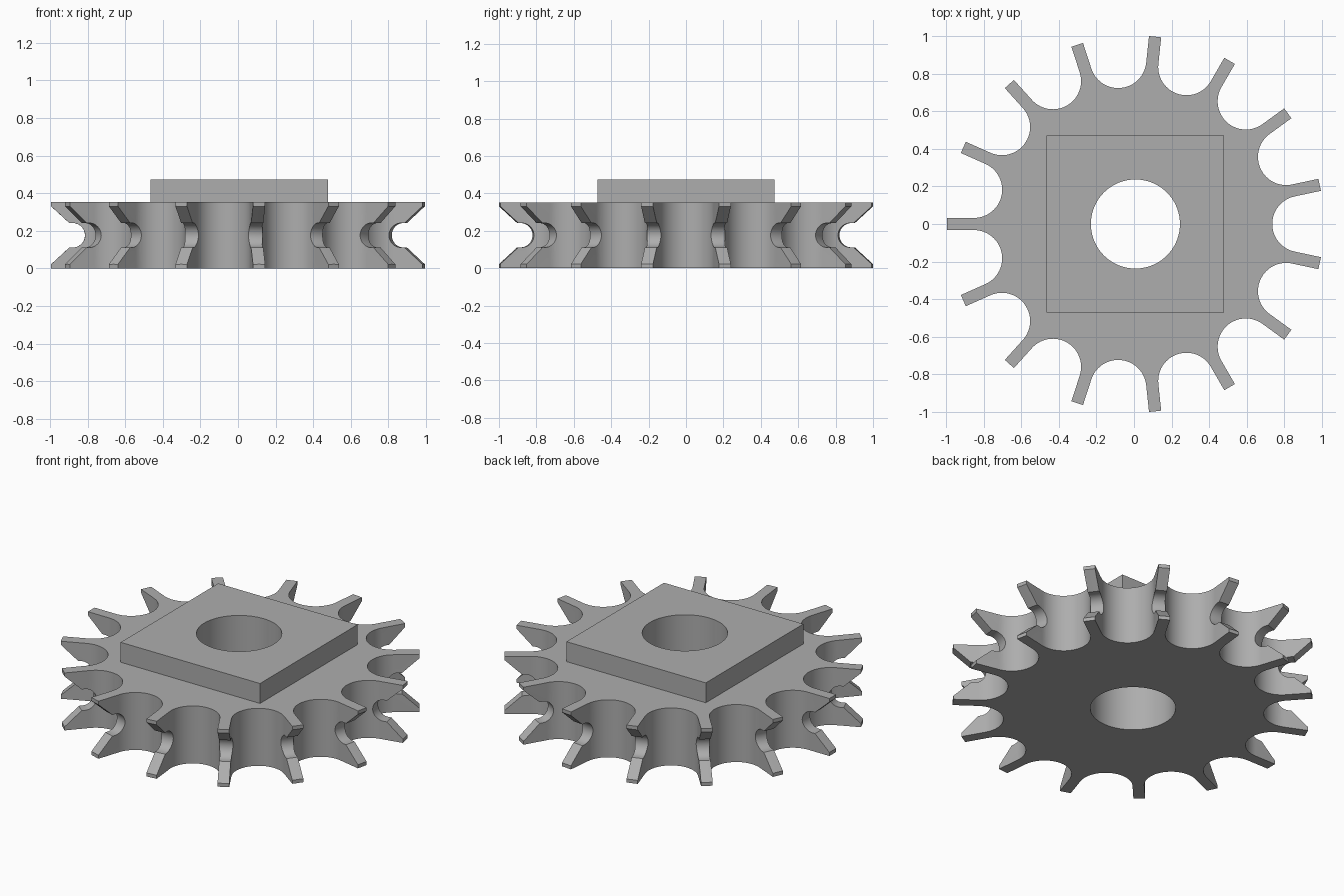
import bpy, bmesh, math
from mathutils import Vector, Matrix

TEETH = 15
CX = 0.0075          # axis offset so the odd tooth count is centred
R = 1.002            # tip radius
HALF_W = 0.0325      # half tooth width
GAP_C = 0.878        # distance of the pocket centres from the axis
H = 0.352            # wheel height
TOP = 0.474          # plate top
HALF = math.pi / TEETH
GAP_R = GAP_C * math.sin(HALF) - HALF_W

cube = bpy.data.objects.get("Cube")
if cube:
    bpy.data.objects.remove(cube, do_unlink=True)

steel = bpy.data.materials.new("plain grey")
steel.use_nodes = True
grey = (0.42, 0.42, 0.42, 1)
steel.diffuse_color = grey
steel.node_tree.nodes["Principled BSDF"].inputs["Base Color"].default_value = grey


def finish(name, bm):
    bmesh.ops.recalc_face_normals(bm, faces=bm.faces)
    mesh = bpy.data.meshes.new(name)
    bm.to_mesh(mesh)
    bm.free()
    obj = bpy.data.objects.new(name, mesh)
    bpy.context.collection.objects.link(obj)
    obj.location.x = CX
    mesh.materials.append(steel)
    return obj


def prism(name, outline, z0, z1):
    bm = bmesh.new()
    face = bm.faces.new([bm.verts.new((p.x, p.y, z0)) for p in outline])
    new = bmesh.ops.extrude_face_region(bm, geom=[face])["geom"]
    verts = [g for g in new if isinstance(g, bmesh.types.BMVert)]
    bmesh.ops.translate(bm, verts=verts, vec=(0, 0, z1 - z0))
    return finish(name, bm)


def ring(name, profile, steps):
    """Closed (radius, z) profile swept around the z axis."""
    bm = bmesh.new()
    loops = []
    for i in range(steps):
        a = math.tau * i / steps
        loops.append([bm.verts.new((r * math.cos(a), r * math.sin(a), z)) for r, z in profile])
    n = len(profile)
    for i in range(steps):
        a, b = loops[i], loops[(i + 1) % steps]
        for j in range(n):
            k = (j + 1) % n
            bm.faces.new((a[j], b[j], b[k], a[k]))
    return finish(name, bm)


def cut(obj, cutter):
    cutter.hide_render = True
    mod = obj.modifiers.new("cut", "BOOLEAN")
    mod.operation = "DIFFERENCE"
    mod.solver = "EXACT"
    mod.object = cutter
    bpy.ops.object.select_all(action="DESELECT")
    bpy.context.view_layer.objects.active = obj
    obj.select_set(True)
    bpy.ops.object.modifier_apply(modifier=mod.name)


def circle(radius, n):
    return [Vector((radius * math.cos(math.tau * i / n), radius * math.sin(math.tau * i / n)))
            for i in range(n)]


# Wheel outline: a round pocket between each pair of straight-sided teeth
ARC = 28
sweep = math.pi - 2 * HALF
pocket = [Vector((R, HALF_W)) @ Matrix.Rotation(HALF, 2)]
for i in range(ARC + 1):
    a = math.pi + sweep / 2 - sweep * i / ARC
    pocket.append(Vector((GAP_C + GAP_R * math.cos(a), GAP_R * math.sin(a))))
pocket.append(Vector((pocket[0].x, -pocket[0].y)))
if pocket[0].y > 0:
    pocket[0], pocket[-1] = pocket[-1], pocket[0]
outline = [Matrix.Rotation(2 * HALF * k, 2) @ p for k in range(TEETH) for p in pocket]
wheel = prism("sprocket_wheel", outline, 0, H)

# Groove around the rim: round bottom that flares out to the tips
mid, groove_r, groove_c = H / 2, 0.065, 0.887
arc = []
for i in range(21):
    a = math.pi / 2 + math.pi * i / 20
    arc.append((groove_c + groove_r * math.cos(a), mid + groove_r * math.sin(a)))
flare = 0.09 / 0.1
lip = mid - 0.022
rise = (lip - groove_r) / (R - 0.905)
out = 1.1
top = mid + groove_r + rise * (out - 0.905)
profile = [(out, top), (0.905, mid + groove_r)] + arc + [(0.905, mid - groove_r), (out, H - top)]
groove = ring("groove_cutter", profile, 180)
cut(wheel, groove)

# Square plate on top
s = 0.472
plate = prism("square_plate", [Vector(p) for p in ((-s, -s), (s, -s), (s, s), (-s, s))], H, TOP)

# Round bore through both parts
bore = prism("bore_cutter", circle(0.237, 72), -0.1, TOP + 0.1)
for part in (wheel, plate):
    cut(part, bore)
for cutter in (groove, bore):
    bpy.data.objects.remove(cutter, do_unlink=True)

for part in (wheel, plate):
    bpy.ops.object.select_all(action="DESELECT")
    bpy.context.view_layer.objects.active = part
    part.select_set(True)
    bpy.ops.object.shade_smooth_by_angle(angle=math.radians(25))
